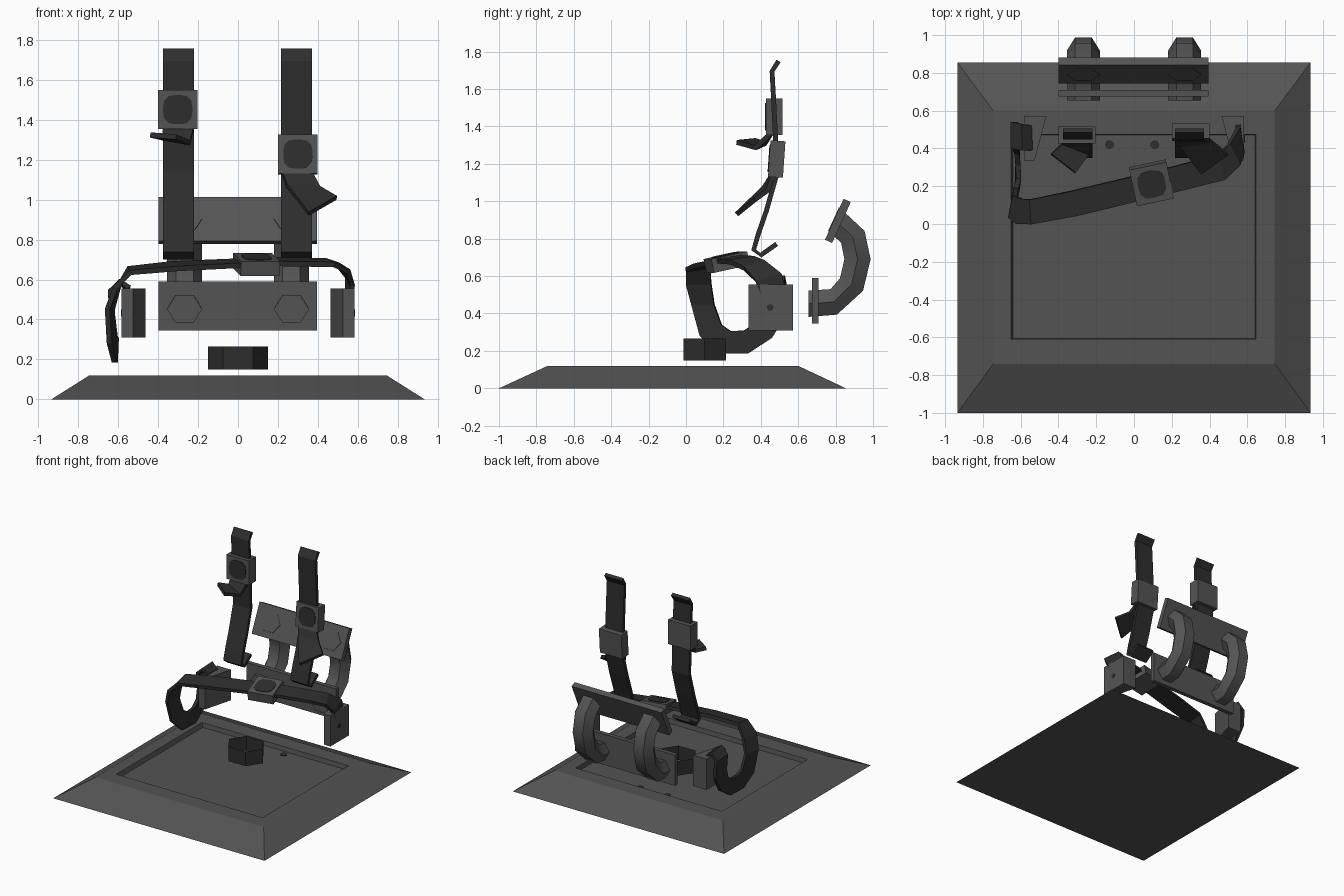
import bpy, bmesh, math
from mathutils import Vector, Matrix, Euler

if "Cube" in bpy.data.objects:
    bpy.data.objects.remove(bpy.data.objects["Cube"])


def material(name, v):
    m = bpy.data.materials.new(name)
    m.diffuse_color = (v, v, v, 1)
    m.use_nodes = True
    m.node_tree.nodes["Principled BSDF"].inputs["Base Color"].default_value = m.diffuse_color
    return m


GREY = material("mid grey", 0.088)
DARK = material("dark webbing", 0.027)


def make(name, verts, faces, mat, smooth=False, fix=True):
    me = bpy.data.meshes.new(name)
    me.from_pydata([tuple(v) for v in verts], [], faces)
    if fix:
        bm = bmesh.new()
        bm.from_mesh(me)
        bmesh.ops.recalc_face_normals(bm, faces=bm.faces)
        bm.to_mesh(me)
        bm.free()
    ob = bpy.data.objects.new(name, me)
    bpy.context.collection.objects.link(ob)
    me.materials.append(mat)
    if smooth:
        bpy.ops.object.select_all(action='DESELECT')
        ob.select_set(True)
        bpy.context.view_layer.objects.active = ob
        bpy.ops.object.shade_smooth_by_angle(angle=math.radians(50))
    return ob


def loft(name, rings, mat, caps=True, smooth=False):
    """Skin a list of equally sized closed rings."""
    n = len(rings[0])
    faces = [(k*n+i, k*n+(i+1) % n, (k+1)*n+(i+1) % n, (k+1)*n+i)
             for k in range(len(rings)-1) for i in range(n)]
    if caps:
        faces += [tuple(range(n))[::-1], tuple(range((len(rings)-1)*n, len(rings)*n))]
    return make(name, [v for r in rings for v in r], faces, mat, smooth)


def rect(x0, x1, y0, y1, z):
    return [(x0, y0, z), (x1, y0, z), (x1, y1, z), (x0, y1, z)]


def ribbon(name, pairs, thick=0.026):
    """Strap from pairs of edge points, given thickness by rings of four."""
    P = [(Vector(a), Vector(b)) for a, b in pairs]
    mids = [(a+b)/2 for a, b in P]
    rings = []
    for i, (a, b) in enumerate(P):
        t = mids[min(i+1, len(P)-1)] - mids[max(i-1, 0)]
        n = t.cross(b-a).normalized()*thick/2
        rings.append([a-n, b-n, b+n, a+n])
    return loft(name, rings, DARK)


def box(name, loc, size, rot=(0, 0, 0)):
    m = Matrix.Translation(loc) @ Euler(rot).to_matrix().to_4x4()
    x, y, z = [s/2 for s in size]
    return loft(name, [[m @ Vector(v) for v in rect(-x, x, -y, y, h)] for h in (-z, z)], GREY)


def button(name, loc, rot, r, h, n=16, p=3.2):
    """Rounded-square disc facing local +z."""
    m = Matrix.Translation(loc) @ Euler(rot).to_matrix().to_4x4()

    def pt(a, z):
        c, s = math.cos(a), math.sin(a)
        k = r/(abs(c)**p+abs(s)**p)**(1/p)
        return m @ Vector((c*k, s*k, z))
    return loft(name, [[pt(2*math.pi*i/n+0.2, z) for i in range(n)] for z in (-h, h)], DARK)


# Sloped base with shallow recessed tray
loft("base", [rect(-.935, .935, -1, .855, 0), rect(-.745, .745, -.74, .6, .12),
              rect(-.65, .645, -.61, .475, .12), rect(-.64, .64, -.605, .47, .085)], GREY)
for x in (-.13, .11):
    button("base_rivet", (x, .42, .087), (0, 0, 0), .025, .004, 8, 2)

# Open hexagonal ring
hexa = [(math.cos(math.pi*i/3), math.sin(math.pi*i/3)) for i in range(6)]
loft("hex_ring", [[(.15*c, .1+.13*s, z) for c, s in hexa] for z in (.15, .265)], DARK, caps=False)

# Rear mounting plates
box("lower_plate", (-.002, .692, .468), (.795, .034, .245))
TILT = math.radians(-24.5)
box("upper_plate", (-.002, .812, .895), (.795, .042, .24), (TILT, 0, 0))

# Bent hexagonal pipes joining the plates
path = [(.655, .452), (.79, .462), (.885, .555), (.917, .69), (.892, .81), (.789, .905)]
tang = [(1, 0), (1, .25), (.55, 1), (0, 1), (-.5, 1), (-.91, .415)]
for side in (-1, 1):
    rings = []
    for (y, z), (ty, tz) in zip(path, tang):
        l = math.hypot(ty, tz)
        ny, nz = -tz/l, ty/l
        rings.append([(side*.268+.088*c, y+.081*s*ny, z+.081*s*nz) for c, s in hexa])
    loft("bent_pipe", rings, GREY, smooth=True)

# Tapered side anchor blocks
for side in (-1, 1):
    prof = [(.583, .335), (.527, .335), (.463, .572), (.583, .572)]
    loft("side_anchor", [[(side*x, y, z) for x, y in prof] for z in (.31, .555)], GREY)
    button("anchor_pin", (side*.584, .45, .432), (0, math.pi/2, 0), .018, .003, 8, 2)

# Shoulder straps
side_profile = [(.495, 1.75), (.46, 1.695), (.468, 1.55), (.478, 1.35), (.484, 1.14),
                (.43, .95), (.385, .82), (.362, .74), (.40, .712), (.485, .772)]
for cx, nm in ((-.298, "left"), (.293, "right")):
    ribbon(nm + "_shoulder_strap", [((cx-.077, y, z), (cx+.077, y, z)) for y, z in side_profile])

# Loose strap ends
ribbon("left_strap_tail", [((-.375, .46, 1.37), (-.22, .46, 1.37)),
                           ((-.38, .425, 1.31), (-.24, .37, 1.285)),
                           ((-.44, .37, 1.325), (-.31, .27, 1.315))])
ribbon("right_strap_tail", [((.22, .46, 1.14), (.37, .465, 1.14)),
                            ((.245, .415, 1.07), (.41, .44, 1.06)),
                            ((.355, .27, .93), (.495, .37, 1.01))])

# Lap strap with slack loop on the left
ribbon("lap_strap", [
    ((.57, .40, .49), (.55, .53, .53)), ((.573, .375, .57), (.55, .51, .61)),
    ((.555, .31, .64), (.50, .42, .675)), ((.48, .235, .675), (.44, .365, .695)),
    ((.2, .165, .68), (.17, .295, .70)), ((-.3, .045, .655), (-.33, .175, .68)),
    ((-.54, .0, .635), (-.55, .13, .655)), ((-.615, .0, .56), (-.60, .135, .56)),
    ((-.655, .03, .45), (-.63, .15, .45)), ((-.645, .075, .28), (-.625, .19, .34)),
    ((-.62, .17, .185), (-.61, .24, .305)), ((-.615, .33, .185), (-.615, .31, .31)),
    ((-.62, .46, .27), (-.62, .37, .35)), ((-.63, .54, .40), (-.63, .40, .43)),
    ((-.64, .54, .54), (-.64, .40, .545)), ((-.595, .53, .59), (-.59, .39, .59)),
    ((-.55, .52, .545), (-.545, .39, .56))])

# Buckles with dark release buttons
for nm, loc, size, rot in (
        ("left_buckle", (-.302, .472, 1.452), (.198, .195, .09), (math.pi/2, 0, 0)),
        ("right_buckle", (.3, .485, 1.226), (.198, .195, .08), (math.radians(86), 0, 0)),
        ("lap_buckle", (.092, .218, .675), (.2, .2, .075),
         (math.radians(12), 0, math.radians(12)))):
    box(nm, loc, size, rot)
    up = Euler(rot).to_matrix() @ Vector((0, 0, size[2]/2))
    button(nm + "_button", Vector(loc)+up, rot, .073, .004)
